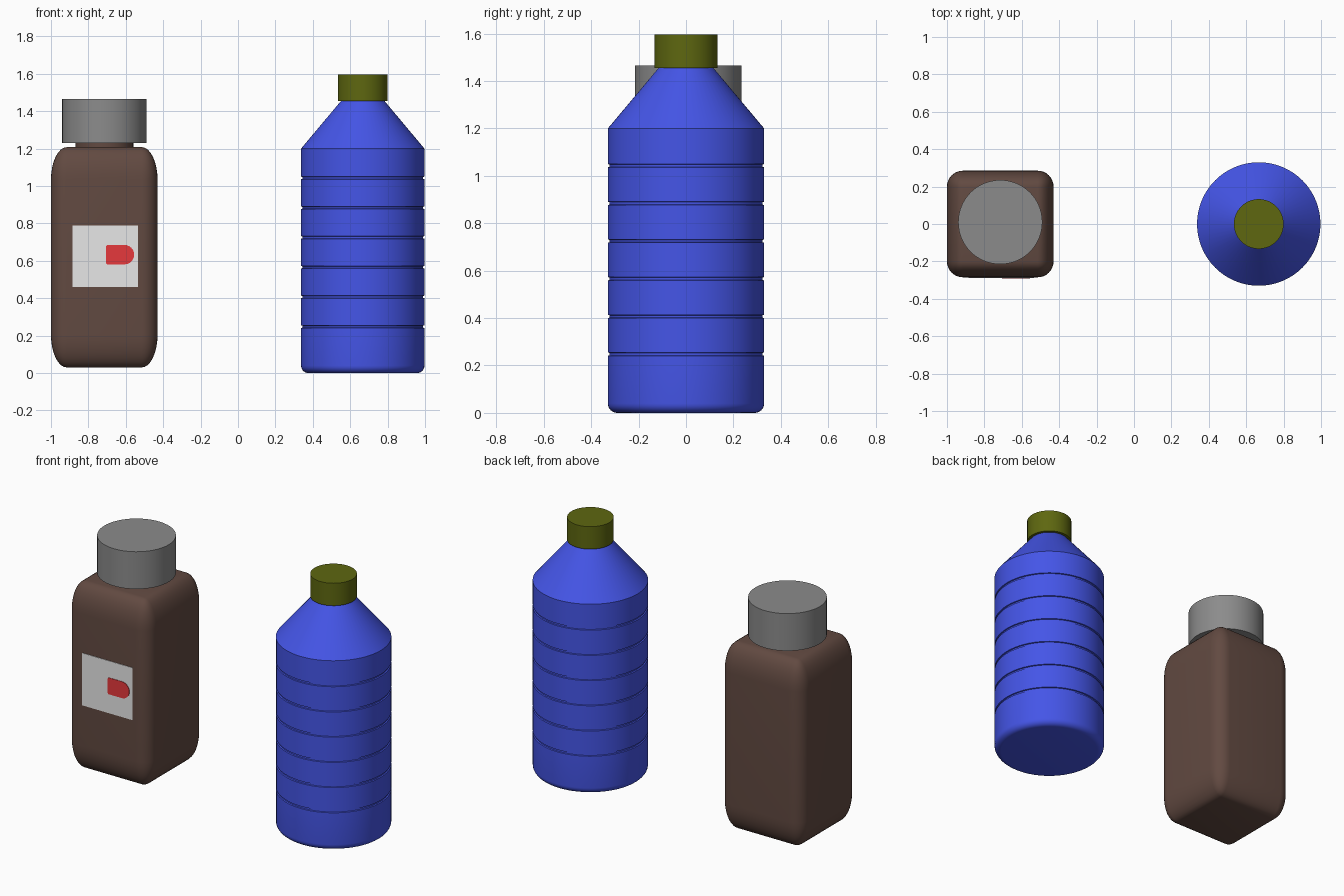
import bpy, bmesh, math

start = bpy.data.objects.get("Cube")
if start:
    bpy.data.objects.remove(start, do_unlink=True)


def material(name, rgb):
    m = bpy.data.materials.new(name)
    m.use_nodes = True
    m.diffuse_color = (*rgb, 1)
    m.node_tree.nodes["Principled BSDF"].inputs["Base Color"].default_value = (*rgb, 1)
    return m


BLUE = material("blue plastic", (0.06, 0.093, 0.82))
OLIVE = material("olive plastic", (0.112, 0.136, 0.005))
BROWN = material("brown plastic", (0.122, 0.068, 0.053))
GREY = material("grey plastic", (0.26, 0.26, 0.26))
PAPER = material("label paper", (0.8, 0.8, 0.8))
RED = material("red print", (0.79, 0.04, 0.045))


def finish(name, bm, mat, angle=30):
    """Turn a bmesh into a shaded object."""
    bmesh.ops.recalc_face_normals(bm, faces=bm.faces)
    mesh = bpy.data.meshes.new(name)
    bm.to_mesh(mesh)
    bm.free()
    mesh.materials.append(mat)
    ob = bpy.data.objects.new(name, mesh)
    bpy.context.collection.objects.link(ob)
    bpy.ops.object.select_all(action="DESELECT")
    ob.select_set(True)
    bpy.context.view_layer.objects.active = ob
    bpy.ops.object.shade_smooth_by_angle(angle=math.radians(angle))
    return ob


def lathe(name, profile, centre, mat, sides=64):
    """Closed solid of revolution from (radius, height) points."""
    bm = bmesh.new()
    rings = []
    for r, z in profile:
        rings.append([bm.verts.new((centre[0] + r * math.cos(math.tau * i / sides),
                                    centre[1] + r * math.sin(math.tau * i / sides), z))
                      for i in range(sides)])
    for a, b in zip(rings, rings[1:]):
        for i in range(sides):
            j = (i + 1) % sides
            bm.faces.new((a[i], a[j], b[j], b[i]))
    bm.faces.new(rings[0])
    bm.faces.new(rings[-1])
    return finish(name, bm, mat)


def plate(name, outline, y_back, y_front, mat):
    """Thin upright plate from an (x, z) outline."""
    bm = bmesh.new()
    face = bm.faces.new([bm.verts.new((x, y_back, z)) for x, z in outline])
    out = bmesh.ops.extrude_face_region(bm, geom=[face])
    for v in out["geom"]:
        if isinstance(v, bmesh.types.BMVert):
            v.co.y = y_front
    return finish(name, bm, mat)


# Round bottle: rounded base, ribbed wall, conical shoulder
R, FILLET, GROOVE = 0.33, 0.04, 0.007
profile = [(R - FILLET + FILLET * math.sin(t), FILLET - FILLET * math.cos(t))
           for t in (math.pi / 2 * k / 6 for k in range(7))]
for k in range(6):
    z = 0.248 + 0.159 * k
    profile += [(R, z - GROOVE), (R - GROOVE, z - GROOVE * 0.7),
                (R - GROOVE, z + GROOVE * 0.7), (R, z + GROOVE)]
profile += [(R, 1.2), (0.112, 1.46), (0.112, 1.5)]
ROUND = (0.667, 0)
lathe("round_bottle_body", profile, ROUND, BLUE)
lathe("round_bottle_cap", [(0.133, 1.455), (0.133, 1.597)], ROUND, OLIVE)

# Square bottle: bevelled cube stretched to height
bm = bmesh.new()
bmesh.ops.create_cube(bm, size=0.57)
bmesh.ops.bevel(bm, geom=list(bm.edges), offset=0.085, segments=8,
                profile=0.5, affect="EDGES")
for v in bm.verts:
    v.co.z = v.co.z * 1.178 / 0.57 + 0.619
    v.co.x -= 0.715
finish("square_bottle_body", bm, BROWN, 40)
lathe("square_bottle_neck", [(0.155, 1.18), (0.155, 1.26)], (-0.715, 0.01), BROWN)
lathe("square_bottle_cap", [(0.225, 1.23), (0.225, 1.465)], (-0.715, 0.01), GREY)

# Label with a printed round-ended mark
plate("label", [(-0.885, 0.46), (-0.535, 0.46), (-0.535, 0.79), (-0.885, 0.79)],
      -0.283, -0.288, PAPER)
arc = [(-0.607 + 0.052 * math.cos(t), 0.633 + 0.052 * math.sin(t))
       for t in (math.pi * (k / 12 - 0.5) for k in range(13))]
plate("label_mark", arc + [(-0.7, 0.685), (-0.707, 0.678), (-0.707, 0.588), (-0.7, 0.581)],
      -0.286, -0.291, RED)
